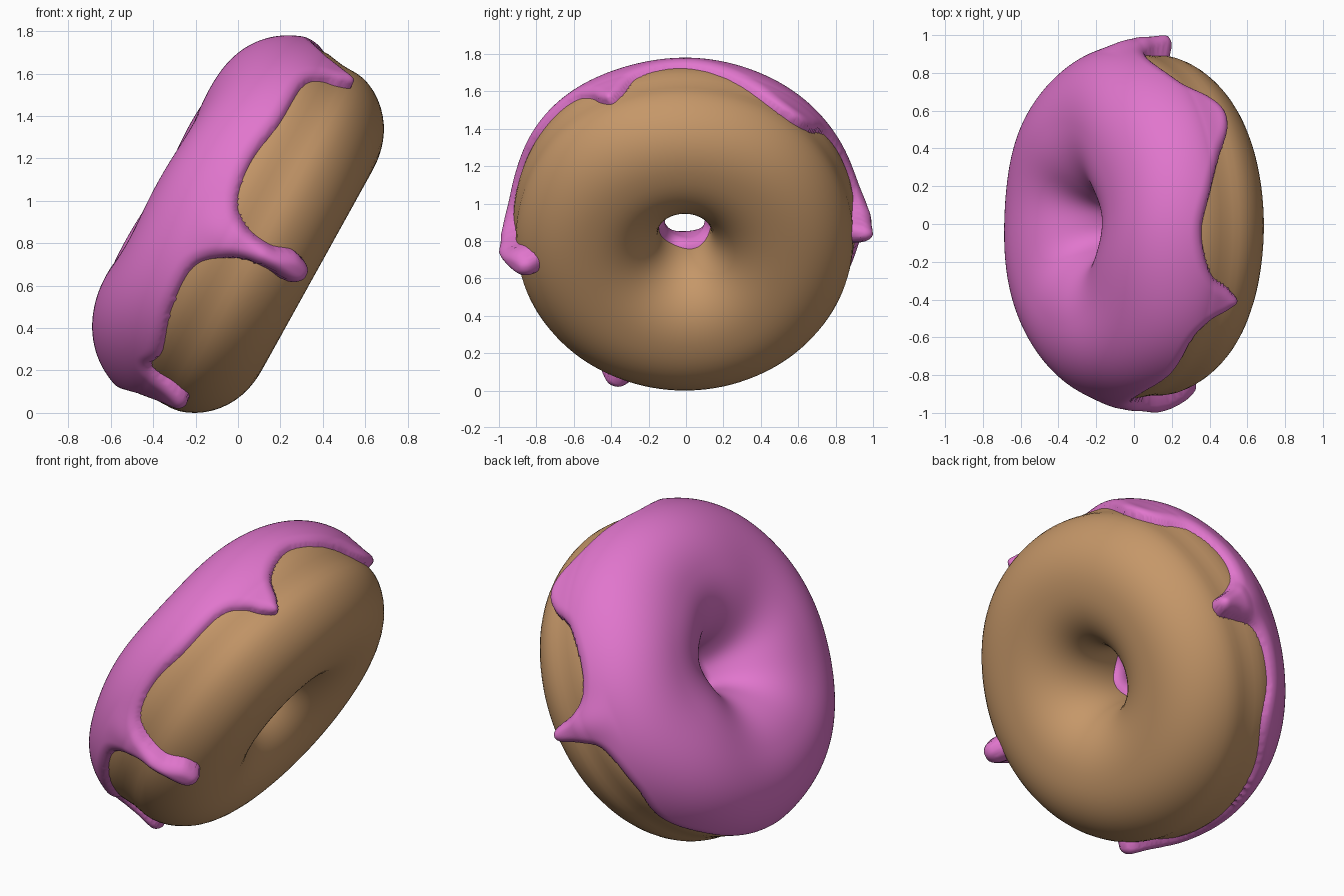
import bpy, bmesh, math
from mathutils import Matrix, Vector, kdtree

if "Cube" in bpy.data.objects:
    bpy.data.objects.remove(bpy.data.objects["Cube"])

R, RR, RN = 0.53, 0.392, 0.408          # ring radius, tube half width, tube half height
TILT = Matrix.Translation((0.02, -0.02, 0.878)) @ Matrix.Rotation(math.radians(-61), 4, 'Y')


def bump(phi, deg, width):
    """Soft hill round the ring, centred on an angle in degrees."""
    d = (phi - math.radians(deg) + math.pi) % math.tau - math.pi
    return math.exp(-(d / width) ** 2)


def material(name, rgb):
    m = bpy.data.materials.new(name)
    m.diffuse_color = (*rgb, 1)
    m.use_nodes = True
    m.node_tree.nodes["Principled BSDF"].inputs["Base Color"].default_value = m.diffuse_color
    return m


def surface(phi, th, off=0.0):
    """Point on the slightly lumpy ring, in the ring's own frame."""
    c, s = math.cos(th), math.sin(th)
    k = (abs(c) ** 2.2 + abs(s) ** 2.2) ** (-1 / 2.2)
    groove = 0.018 * math.exp(-((th + 0.12) / 0.2) ** 2)
    lump = max(0, c) * (0.028 * bump(phi, -42, 0.4) + 0.012 * bump(phi, 42, 0.35))
    lump -= max(0, -c) * 0.03 * bump(phi, 0, 0.8)
    rad = R + c * (RR * k + off - groove + lump)
    return Vector((rad * math.cos(phi), rad * math.sin(phi), s * (RN * k + off)))


def grid_object(name, rows, mat, close_v, keep=None):
    bm = bmesh.new()
    vs = [[bm.verts.new(p) for p in row] for row in rows]
    n, m = len(vs), len(vs[0])
    for i in range(n):
        i2 = (i + 1) % n
        for j in range(m if close_v else m - 1):
            j2 = (j + 1) % m
            if keep is None or keep[i][j] or keep[i2][j] or keep[i2][j2] or keep[i][j2]:
                bm.faces.new((vs[i][j], vs[i2][j], vs[i2][j2], vs[i][j2]))
    bmesh.ops.delete(bm, geom=[v for v in bm.verts if not v.link_faces], context='VERTS')
    bmesh.ops.recalc_face_normals(bm, faces=bm.faces)
    if sum(f.normal.z * f.calc_area() for f in bm.faces) < -0.01:
        bmesh.ops.reverse_faces(bm, faces=bm.faces)
    bm.transform(TILT)
    me = bpy.data.meshes.new(name)
    bm.to_mesh(me)
    bm.free()
    me.materials.append(mat)
    for p in me.polygons:
        p.use_smooth = True
    ob = bpy.data.objects.new(name, me)
    bpy.context.collection.objects.link(ob)
    return ob


# dough ring
dough_rows = [[surface(math.tau * i / 128, math.tau * j / 64 - math.pi) for j in range(64)]
              for i in range(128)]
grid_object("dough", dough_rows, material("baked brown", (0.56, 0.31, 0.14)), True)

# outline of the icing's dripping edge: angle round the ring, height above mid plane
EDGE = [(12, .05), (0, .11), (-10, .09), (-17, .03), (-21, -.07), (-25, -.13), (-29, -.08),
        (-33, .01), (-40, .07), (-56, .08), (-71, .11), (-83, .08), (-88.5, -.01), (-90, -.15),
        (-88, -.25), (-90, -.315), (-95, -.32), (-98, -.28), (-97, -.18), (-98.5, -.05),
        (-106, .10), (-121, .105), (-138, .045), (-146, .06), (-149, .01), (-151, -.09),
        (-154, -.16), (-159, -.16), (-163, -.08), (-169, .05), (-182, .10), (-210, .10),
        (-230, .05), (-246, .09), (-262, .06), (-267, -.05), (-270, -.15), (-275, -.15),
        (-278, -.03), (-283, .06), (-293, .09), (-306, .04), (-313, -.07), (-320, -.123),
        (-328, -.105), (-338, -.02)]
N = len(EDGE)
SX, SY = 0.88, 0.4                       # angles to lengths on the outside of the ring


def edge_point(i):
    a, h = EDGE[i % N]
    return Vector((SX * math.radians(a - 360 * (i // N)), SY * math.asin(h / RN), 0))


SUB = 30
edge, tangent = [], []
for i in range(-4, N + 4):
    p0, p1, p2, p3 = (edge_point(i + k) for k in (-1, 0, 1, 2))
    a, b, c = (p2 - p0) / 2, (2 * p0 - 5 * p1 + 4 * p2 - p3) / 2, (3 * p1 - p0 - 3 * p2 + p3) / 2
    for s in range(SUB):
        t = s / SUB
        edge.append(p1 + a * t + b * t * t + c * t ** 3)
        tangent.append((a + 2 * b * t + 3 * c * t * t).normalized())
kd = kdtree.KDTree(len(edge))
for i, e in enumerate(edge):
    kd.insert(e, i)
kd.balance()

# icing: a coat over the ring, kept inside the outline and rounded off at its rim
NP, NT = 480, 150
T0, T1 = math.radians(-62), math.radians(177)
CELL = SX * math.tau / NP
icing_rows, keep = [], []
for i in range(NP):
    phi0 = math.radians(12) - math.tau * i / NP
    inner = T1 + 0.05 * math.sin(3 * phi0)
    row, flags = [], []
    for j in range(NT + 1):
        phi, th = phi0, T0 + (inner - T0) * j / NT
        p = Vector((SX * phi, SY * th, 0))
        near, idx, dist = kd.find(p)
        inside = tangent[idx].cross(p - near).z < 0
        if dist < 0.5 * CELL:            # snap to the outline for a clean rim
            phi, th, dist = near.x / SX, near.y / SY, 0
            inside = False
        d = min(dist, SY * (inner - th))
        if not inside:
            d = 0
        q = 1 - min(1, max(0, d) / 0.055)
        low = min(1, max(0, (0.1 - th) / 0.4))
        side = min(1, max(0, (0.5 - th) / 0.5))
        h = 0.037 + 0.03 * low + 0.045 * bump(phi, 87, 0.12) * side + 0.03 * bump(phi, -94, 0.12) * side
        h += 0.006 * math.sin(5 * phi + 2 * th) * max(0, math.sin(th))
        row.append(surface(phi, th, h * math.sqrt(max(0, 1 - q * q)) - 0.006 * q))
        flags.append(inside)
    icing_rows.append(row)
    keep.append(flags)
grid_object("icing", icing_rows, material("pink icing", (0.75, 0.18, 0.61)), False, keep)

# rest on the ground and centre
obs = list(bpy.context.collection.objects)
pts = [v.co for o in obs for v in o.data.vertices]
mid = [-(min(p[k] for p in pts) + max(p[k] for p in pts)) / 2 for k in (0, 1)]
shift = Matrix.Translation((mid[0], mid[1], -min(p.z for p in pts)))
for o in obs:
    o.data.transform(shift)
